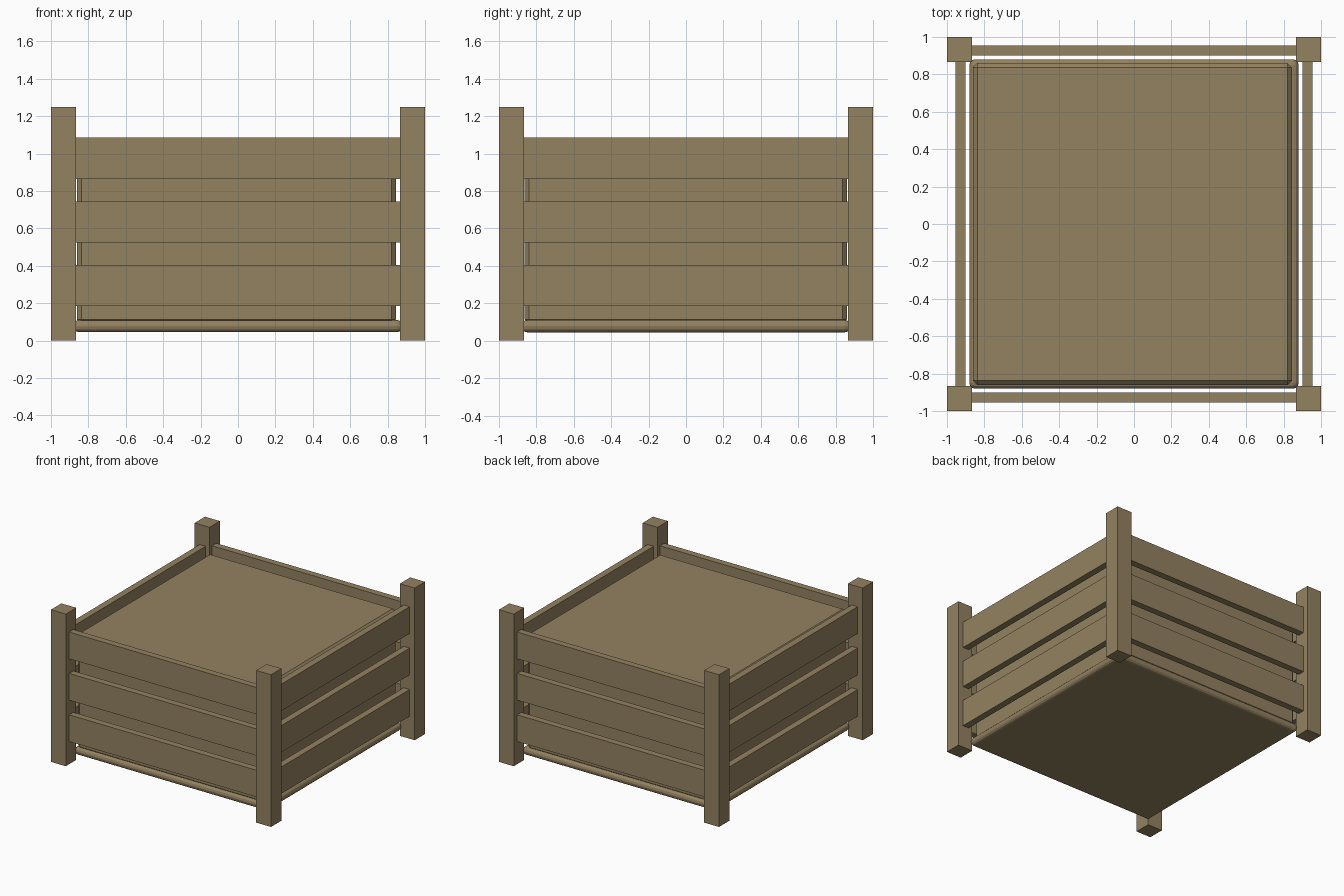
import bpy, bmesh, math
from mathutils import Matrix

if "Cube" in bpy.data.objects:
    bpy.data.objects.remove(bpy.data.objects["Cube"])

wood = bpy.data.materials.new("weathered_wood")
wood.diffuse_color = (0.296, 0.223, 0.119, 1)
wood.use_nodes = True
wood.node_tree.nodes["Principled BSDF"].inputs["Base Color"].default_value = wood.diffuse_color


def box(name, lo, hi, turn=0.0, bevel=0.0, segments=1):
    """Box between two corners, turned about z, with optional bevelled edges."""
    bm = bmesh.new()
    bmesh.ops.create_cube(bm, size=1)
    for v in bm.verts:
        v.co = [lo[i] + (v.co[i] + 0.5) * (hi[i] - lo[i]) for i in range(3)]
    if bevel:
        bmesh.ops.bevel(bm, geom=bm.edges[:], offset=bevel, segments=segments,
                        profile=0.5, affect='EDGES')
    bmesh.ops.rotate(bm, verts=bm.verts[:], cent=(0, 0, 0),
                     matrix=Matrix.Rotation(turn, 3, 'Z'))
    bmesh.ops.recalc_face_normals(bm, faces=bm.faces[:])
    me = bpy.data.meshes.new(name)
    bm.to_mesh(me)
    bm.free()
    me.materials.append(wood)
    ob = bpy.data.objects.new(name, me)
    bpy.context.collection.objects.link(ob)
    return ob


# Four sides: a corner post and three slats each
for side, label in enumerate(("front", "right", "back", "left")):
    turn = side * math.pi / 2
    box(label + "_corner_post", (-1, -1, 0), (-0.865, -0.865, 1.25), turn)
    for row, (z0, z1) in enumerate(((0.185, 0.405), (0.525, 0.745), (0.865, 1.085))):
        box(f"{label}_slat_{row + 1}", (-0.87, -0.955, z0), (0.87, -0.9, z1), turn)

# Rounded base board
box("base_board", (-0.88, -0.88, 0.045), (0.88, 0.88, 0.11), 0, 0.03, 3)

# Packed contents with chamfered edges, slightly off centre
box("crate_contents", (-0.862, -0.862, 0.09), (0.845, 0.86, 1.045), 0, 0.024)
